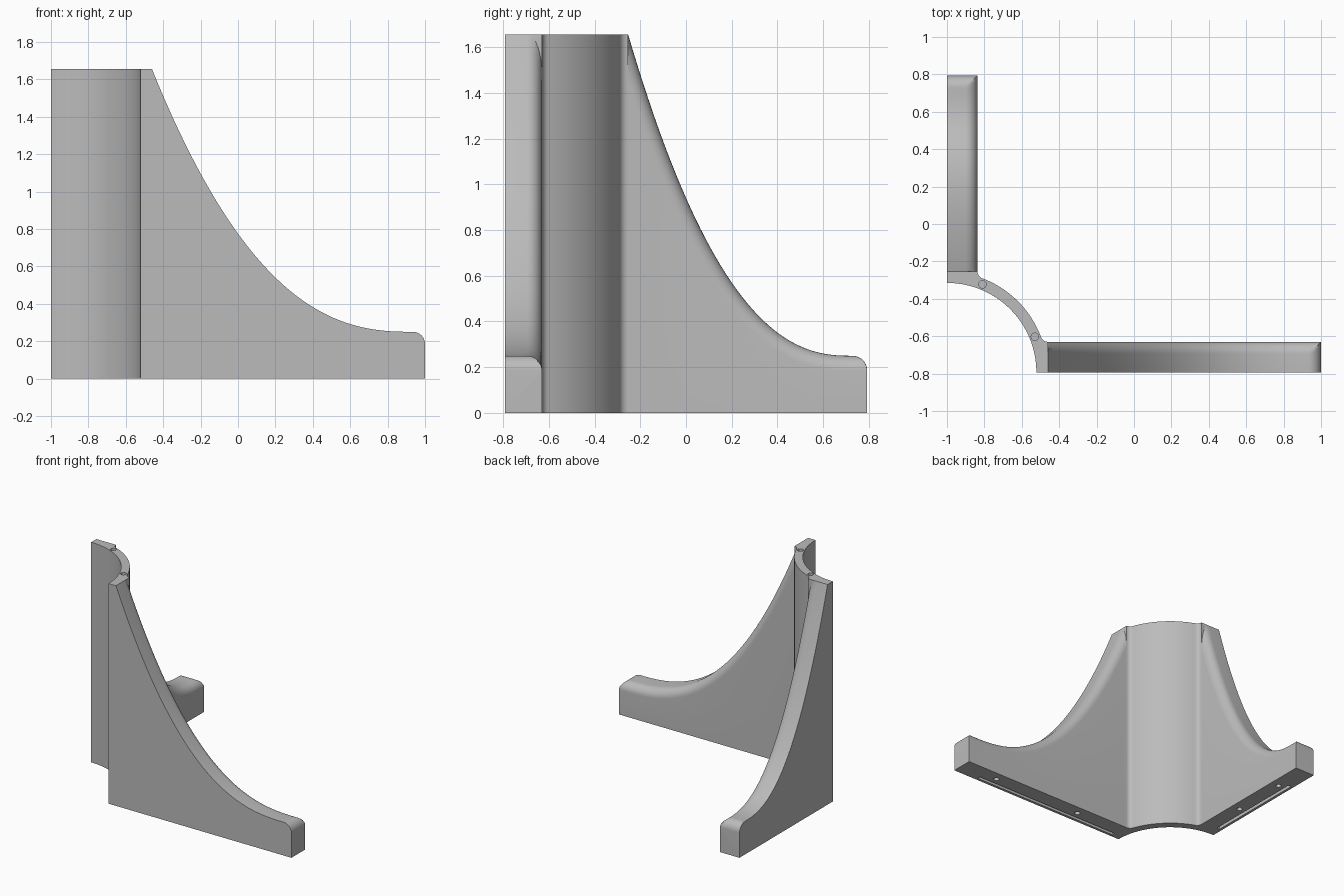
import bpy, bmesh
from math import sin, cos, pi, atan2, sqrt
from mathutils import Vector

cube = bpy.data.objects.get("Cube")
if cube:
    bpy.data.objects.remove(cube, do_unlink=True)

CX, CY = -1.0, -0.793          # axis of the curved wall
H, WIDTH, LIP = 1.655, 0.163, 0.25
R_IN, R_OUT, FILLET = 0.478, 0.537, 0.04
EDGE, NOSE = 0.065, 0.065      # rounding of fin crest and fin tip

grey = bpy.data.materials.new("plain grey")
grey.use_nodes = True
colour = (0.5, 0.5, 0.5, 1)
grey.diffuse_color = colour
grey.node_tree.nodes["Principled BSDF"].inputs["Base Color"].default_value = colour


def make_object(name, bm):
    bmesh.ops.recalc_face_normals(bm, faces=bm.faces)
    mesh = bpy.data.meshes.new(name)
    bm.to_mesh(mesh)
    bm.free()
    mesh.materials.append(grey)
    obj = bpy.data.objects.new(name, mesh)
    bpy.context.collection.objects.link(obj)
    return obj


def prism(name, outline, z0, z1):
    bm = bmesh.new()
    face = bm.faces.new([bm.verts.new((CX + u, CY + v, z0)) for u, v in outline])
    grown = bmesh.ops.extrude_face_region(bm, geom=[face])["geom"]
    bmesh.ops.translate(bm, vec=(0, 0, z1 - z0),
                        verts=[g for g in grown if isinstance(g, bmesh.types.BMVert)])
    return make_object(name, bm)


def arc(cu, cv, r, a0, a1, n):
    return [(cu + r * cos(a0 + (a1 - a0) * i / n), cv + r * sin(a0 + (a1 - a0) * i / n))
            for i in range(n + 1)]


# Curved wall, with fillets that blend into both fins
fv = WIDTH + FILLET
fu = sqrt((R_OUT + FILLET) ** 2 - fv ** 2)
a = atan2(fv, fu)
blend = arc(fu, fv, FILLET, -pi / 2, a - pi, 8)
outline = [(fu, 0)] + blend + arc(0, 0, R_OUT, a, pi / 2 - a, 24)[1:-1]
outline += [(v, u) for u, v in reversed(blend)] + [(0, fu)]
outline += arc(0, 0, R_IN, pi / 2, 0, 40)
bracket = prism("corner_bracket", outline, 0, H)


def fin(name, end, flat, power, swap):
    """Swept fin: crest falls along u, with its inner top edge rounded."""
    k = (H - LIP) / (flat - fu) ** power
    us = [fu + (end - NOSE - fu) * i / 56 for i in range(57)]
    us += [end - NOSE + NOSE * sin(pi / 2 * i / 10) for i in range(1, 11)]
    bm = bmesh.new()
    rows = []
    for u in [fu - 0.03] + us:
        d = max(flat - max(u, fu), 0)
        crest = LIP + k * d ** power
        steep = sqrt(1 + (k * power * d ** (power - 1)) ** 2)
        t = max(0, u - (end - NOSE))
        nose = LIP - NOSE + sqrt(max(NOSE ** 2 - t ** 2, 0)) if t > 0 else H
        section = [(0, 0), (0, min(crest, nose))]
        for i in range(9):
            q = pi / 2 * i / 8
            drop = EDGE * (1 - cos(q)) * steep
            section.append((WIDTH - EDGE + EDGE * sin(q), min(crest - drop, nose)))
        section.append((WIDTH, 0))
        rows.append([bm.verts.new((CX + (v if swap else u), CY + (u if swap else v), z))
                     for v, z in section])
    n = len(rows[0])
    for r0, r1 in zip(rows, rows[1:]):
        for i in range(n):
            j = (i + 1) % n
            bm.faces.new((r0[i], r0[j], r1[j], r1[i]))
    bm.faces.new(rows[0])
    bm.faces.new(rows[-1])
    return make_object(name, bm)


def combine(tool, operation):
    mod = bracket.modifiers.new(tool.name, 'BOOLEAN')
    mod.operation, mod.solver, mod.object = operation, 'EXACT', tool
    bpy.context.view_layer.objects.active = bracket
    bpy.ops.object.modifier_apply(modifier=mod.name)
    bpy.data.objects.remove(tool, do_unlink=True)


combine(fin("front_fin", 2.0, 1.93, 2.45, False), 'UNION')
combine(fin("side_fin", 1.586, 1.51, 2.35, True), 'UNION')


# Peg holes in the top, screw holes and long slots in the underside
def hole(u, v, z0, z1):
    combine(prism("hole_cutter", arc(u, v, 0.02, 0, 2 * pi * 15 / 16, 15), z0, z1), 'DIFFERENCE')


def slot(u0, u1, swap):
    pts = [(u0, 0.02), (u1, 0.02), (u1, 0.045), (u0, 0.045)]
    pts = [(v, u) for u, v in pts] if swap else pts
    combine(prism("slot_cutter", pts, -0.05, 0.08), 'DIFFERENCE')


for u, v in ((0.47, 0.19), (0.19, 0.47)):
    hole(u, v, H - 0.1, H + 0.05)
for u, v in ((1.69, 0.095), (0.94, 0.095), (0.095, 1.31), (0.095, 0.88)):
    hole(u, v, -0.05, 0.1)
slot(0.55, 1.8, False)
slot(0.57, 1.36, True)

bpy.ops.object.select_all(action='DESELECT')
bracket.select_set(True)
bpy.context.view_layer.objects.active = bracket
bpy.ops.object.shade_smooth_by_angle(angle=0.5)
